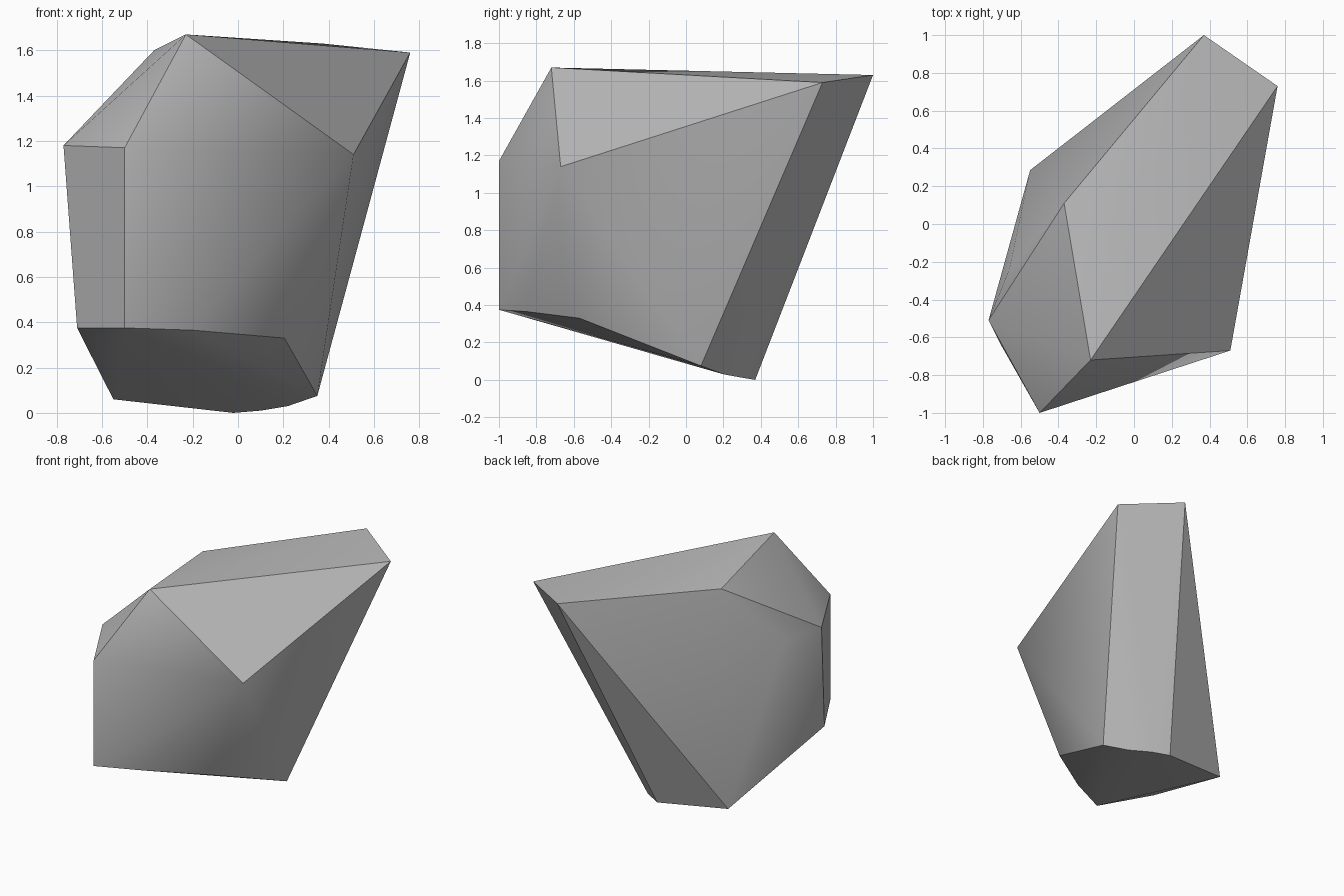
import bpy, bmesh, math

cube = bpy.data.objects.get("Cube")
if cube:
    bpy.data.objects.remove(cube, do_unlink=True)

# Corner points of the boulder, grouped by level
crown = [(-0.23, -0.72, 1.67), (-0.37, 0.11, 1.60), (0.37, 1.0, 1.63), (0.76, 0.73, 1.59)]
shoulder = [(-0.50, -1.0, 1.17), (-0.77, -0.51, 1.18), (0.51, -0.67, 1.14), (-0.66, -0.24, 1.16)]
skirt = [(-0.50, -1.0, 0.375), (-0.71, -0.63, 0.375), (-0.2, -0.85, 0.365), (0.205, -0.57, 0.33)]
foot = [(0.35, 0.08, 0.075), (0.22, 0.2, 0.03), (0.1, 0.31, 0.01), (-0.02, 0.37, 0.0), (-0.55, 0.285, 0.06)]

# Faceted boulder: the hull around the corners
bm = bmesh.new()
for p in crown + shoulder + skirt + foot:
    bm.verts.new(p)
bmesh.ops.convex_hull(bm, input=bm.verts[:])
bmesh.ops.recalc_face_normals(bm, faces=bm.faces[:])
mesh = bpy.data.meshes.new("boulder")
bm.to_mesh(mesh)
bm.free()
boulder = bpy.data.objects.new("boulder", mesh)
bpy.context.collection.objects.link(boulder)

# Plain grey stone
stone = bpy.data.materials.new("grey_stone")
stone.use_nodes = True
grey = (0.5, 0.5, 0.5, 1.0)
stone.diffuse_color = grey
stone.node_tree.nodes["Principled BSDF"].inputs["Base Color"].default_value = grey
mesh.materials.append(stone)

# Soft shading across shallow folds, crisp edges elsewhere
bpy.context.view_layer.objects.active = boulder
boulder.select_set(True)
bpy.ops.object.shade_smooth_by_angle(angle=math.radians(35))
